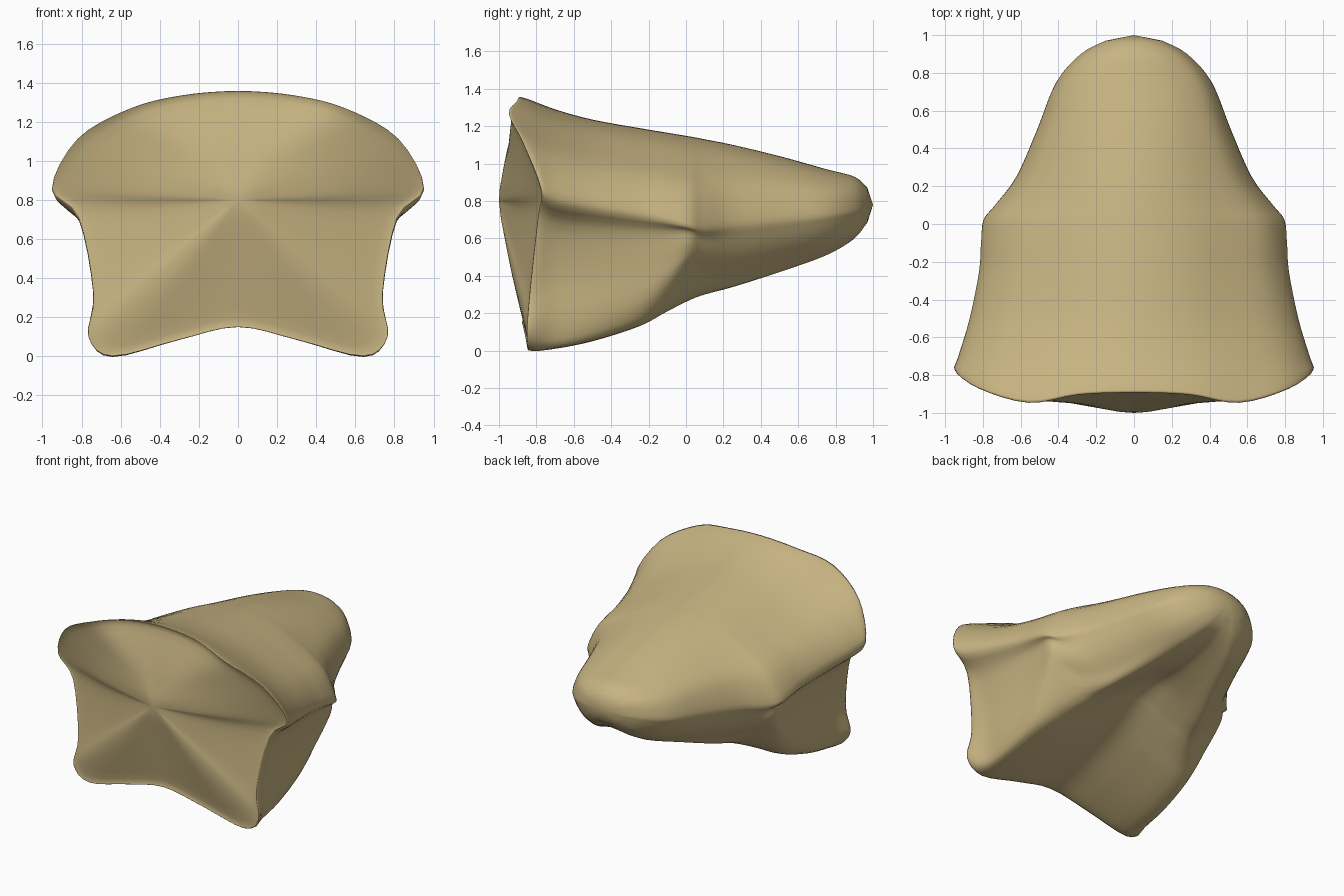
import bpy, bmesh, math
from mathutils import Vector

if "Cube" in bpy.data.objects:
    bpy.data.objects.remove(bpy.data.objects["Cube"])

# y, top z, ridge x, ridge z, side x, wall edge x, wall edge z, foot x, foot z,
# bottom centre z, roof flatness, roundness of the lower flank
SECTIONS = [
    (-0.70, 1.29, 0.93, 0.82, 0.73, 0.71, 0.10, 0.63, 0.01, 0.18, 0.22, 0),
    (-0.50, 1.235, 0.87, 0.78, 0.73, 0.71, 0.14, 0.62, 0.05, 0.23, 0.28, 0),
    (-0.25, 1.19, 0.82, 0.74, 0.73, 0.70, 0.22, 0.59, 0.13, 0.31, 0.28, 0),
    (-0.10, 1.165, 0.81, 0.71, 0.74, 0.70, 0.34, 0.54, 0.21, 0.37, 0.26, 0),
    (0.02, 1.145, 0.795, 0.68, 0.75, 0.69, 0.46, 0.48, 0.27, 0.43, 0.24, 0),
    (0.10, 1.13, 0.735, 0.67, 0.67, 0.58, 0.43, 0.43, 0.30, 0.47, 0.20, 0.4),
    (0.25, 1.10, 0.62, 0.70, 0.58, 0.5, 0.40, 0.37, 0.34, 0.51, 0.14, 0.9),
    (0.50, 1.04, 0.51, 0.72, 0.47, 0.4, 0.47, 0.28, 0.42, 0.51, 0.05, 1),
    (0.75, 0.97, 0.41, 0.74, 0.37, 0.3, 0.56, 0.20, 0.51, 0.55, 0, 1),
    (0.90, 0.93, 0.28, 0.76, 0.25, 0.2, 0.63, 0.13, 0.60, 0.61, 0, 1),
    (0.97, 0.87, 0.15, 0.77, 0.13, 0.1, 0.70, 0.07, 0.69, 0.685, 0, 1),
]
# depth of the front rim at each outline point, top centre to bottom centre
RIM_Y = [-0.88, -0.89, -0.93, -0.86, -0.77, -0.785, -0.825, -0.84, -0.835, -0.85, -0.865]
CENTRE = Vector((0, -1.0, 0.80))


def half_outline(y, top, rx, rz, sx, ox, oz, fx, fz, cz, flat, rnd):
    """Arched top, side ridge, hollow side wall, foot and grooved underside."""
    pts = []
    for a in (0, 18, 36, 60, 90):
        t = math.radians(a)
        rise = math.cos(t) * (1 - flat) + (1 - math.sin(t)) * flat
        if a == 18:
            rise += 0.12 * flat
        pts.append((rx * math.sin(t), rz + (top - rz) * rise))
    h = rz - fz
    hollow = [(sx * 0.65 + rx * 0.35, rz - 0.2 * (rz - oz)),
              (sx, rz - 0.58 * (rz - oz)), (ox, oz)]
    oval = [(rx * 0.97, rz - 0.26 * h), (rx * 0.87, rz - 0.56 * h), (rx * 0.72, rz - 0.82 * h)]
    for p, q in zip(hollow, oval):
        pts.append((p[0] + (q[0] - p[0]) * rnd, p[1] + (q[1] - p[1]) * rnd))
    pts += [(fx, fz), (fx * 0.48, fz * 0.45 + cz * 0.55), (0, cz)]
    return [Vector((x, y, z)) for x, z in pts]


def full_ring(half):
    return half + [Vector((-p.x, p.y, p.z)) for p in reversed(half[1:-1])]


def spline(a, b, c, d, t):
    return 0.5 * (2 * b + (c - a) * t + (2 * a - 5 * b + 4 * c - d) * t * t
                  + (3 * b - a - 3 * c + d) * t ** 3)


def smooth_ring(r, n=4):
    k = len(r)
    return [spline(r[i - 1], r[i], r[(i + 1) % k], r[(i + 2) % k], j / n)
            for i in range(k) for j in range(n)]


# front rim
rim = half_outline(0, 1.355, 0.95, 0.86, 0.74, 0.765, 0.10, 0.64, 0.0, 0.15, 0, 0)
rim[6] = Vector((0.74, 0, 0.32))
for p, y in zip(rim, RIM_Y):
    p.y = y
rim = full_ring(rim)

# front face rings run from near its centre out to the rounded rim
rings = []
for s in (0.12, 0.5, 0.93):
    ring = [CENTRE.lerp(p, s) for p in rim]
    if s < 0.9:
        k = len(ring)
        ys = [(ring[i - 1].y + ring[i].y + ring[(i + 1) % k].y) / 3 for i in range(k)]
        for p, y in zip(ring, ys):
            p.y = y - 0.008
    rings.append(ring)
rings += [rim] + [full_ring(half_outline(*s)) for s in SECTIONS]
rings = [smooth_ring(r) for r in rings]

# blend between rings along the length
lofted = []
for i in range(len(rings) - 1):
    four = [rings[max(i - 1, 0)], rings[i], rings[i + 1], rings[min(i + 2, len(rings) - 1)]]
    for j in range(4):
        lofted.append([spline(*q, j / 4) for q in zip(*four)])
lofted.append(rings[-1])

# skin the rings, closing both ends on a point
bm = bmesh.new()
rows = [[bm.verts.new(p) for p in r] for r in lofted]
n = len(rows[0])
front = bm.verts.new(CENTRE)
tip = bm.verts.new((0, 1.0, 0.78))
for a, b in zip(rows, rows[1:]):
    for i in range(n):
        bm.faces.new((a[i], a[(i + 1) % n], b[(i + 1) % n], b[i]))
for i in range(n):
    bm.faces.new((front, rows[0][(i + 1) % n], rows[0][i]))
    bm.faces.new((tip, rows[-1][i], rows[-1][(i + 1) % n]))
bmesh.ops.recalc_face_normals(bm, faces=bm.faces)
for f in bm.faces:
    f.smooth = True
mesh = bpy.data.meshes.new("bone_body")
bm.to_mesh(mesh)
bm.free()
body = bpy.data.objects.new("bone_body", mesh)
bpy.context.collection.objects.link(body)

mat = bpy.data.materials.new("bone_tan")
mat.diffuse_color = (0.58, 0.46, 0.225, 1)
mat.use_nodes = True
mat.node_tree.nodes["Principled BSDF"].inputs["Base Color"].default_value = mat.diffuse_color
mesh.materials.append(mat)
